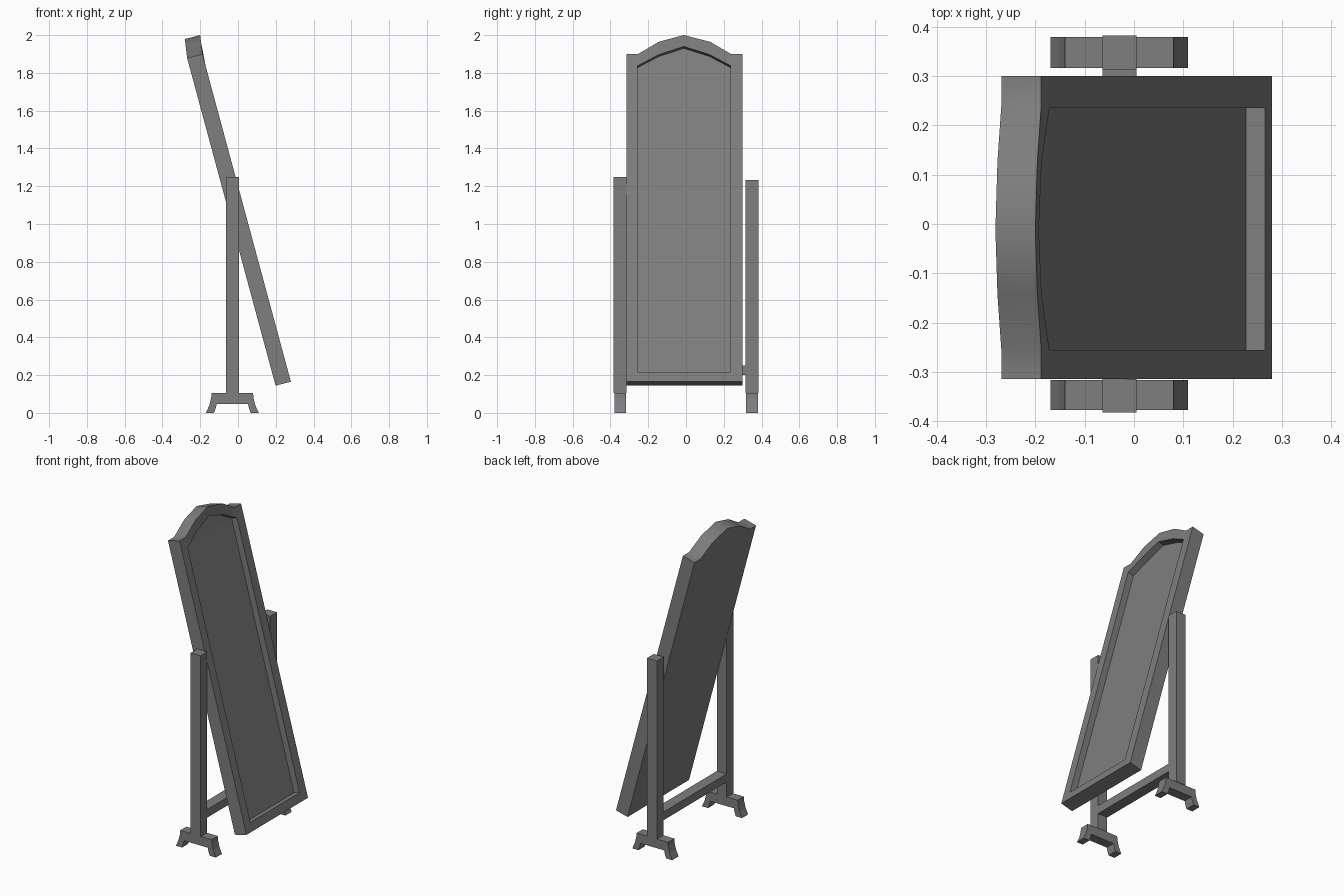
import bpy, bmesh
from math import radians
from mathutils import Vector

if "Cube" in bpy.data.objects:
    bpy.data.objects.remove(bpy.data.objects["Cube"])

# Dark grey for every part
dark = bpy.data.materials.new("dark_grey")
dark.diffuse_color = (.21, .21, .21, 1)
dark.use_nodes = True
dark.node_tree.nodes["Principled BSDF"].inputs["Base Color"].default_value = dark.diffuse_color


def make(name, verts, faces):
    """Mesh object from points and faces, with repeated corners dropped."""
    bm = bmesh.new()
    vs = [bm.verts.new(v) for v in verts]
    for f in faces:
        bm.faces.new([vs[i] for i in dict.fromkeys(f)])
    bmesh.ops.recalc_face_normals(bm, faces=bm.faces)
    me = bpy.data.meshes.new(name)
    bm.to_mesh(me)
    bm.free()
    me.materials.append(dark)
    ob = bpy.data.objects.new(name, me)
    bpy.context.collection.objects.link(ob)
    return ob


def prism(name, profile, y0, y1):
    """Extrude an x-z profile along y."""
    n = len(profile)
    verts = [(x, y, z) for y in (y0, y1) for x, z in profile]
    faces = [tuple(range(n)), tuple(range(n, 2 * n))]
    faces += [(i, (i + 1) % n, n + (i + 1) % n, n + i) for i in range(n)]
    return make(name, verts, faces)


def box(name, x0, x1, y0, y1, z0, z1):
    return prism(name, [(x0, z0), (x1, z0), (x1, z1), (x0, z1)], y0, y1)


# Leaning front plane (15 degrees), straightening a little at the arch
def front(y, z):
    x = 0.28 - 0.27 * (min(z, 1.9) - 0.165) - 0.12 * max(z - 1.9, 0)
    return Vector((x, y, z))


BACK = Vector((-0.081, 0, -0.021))

# Arched outlines (y, z) of the frame and its opening
outer = [(-.315, .165), (.30, .165), (.30, 1.9), (.239, 1.9), (.127, 1.965),
         (-.012, 2.0), (-.143, 1.965), (-.254, 1.9), (-.315, 1.9)]
inner = [(-.256, .217), (.236, .217), (.236, 1.838), (.125, 1.897),
         (-.012, 1.94), (-.143, 1.897), (-.256, 1.838)]
n, m = len(outer), len(inner)
of = [front(*p) for p in outer]
inn = [front(*p) for p in inner]
floor = [p + BACK * 0.48 for p in inn]
verts = of + [p + BACK for p in of] + inn + floor
match = [0, 1, 2, 2, 3, 4, 5, 6, 6]
faces = []
for i in range(n):
    j = (i + 1) % n
    faces.append((i, j, n + j, n + i))
    faces.append((i, j, 2 * n + match[j], 2 * n + match[i]))
for i in range(m):
    j = (i + 1) % m
    faces.append((2 * n + i, 2 * n + j, 2 * n + m + j, 2 * n + m + i))
faces += [tuple(n + i for i in (0, 1, 2, 3, 7, 8)),
          tuple(n + i for i in (3, 4, 5, 6, 7))]
frame = make("mirror_frame", verts, faces)
frame.select_set(True)
bpy.context.view_layer.objects.active = frame
bpy.ops.object.shade_smooth_by_angle(angle=radians(35))

# Recessed glass
glass = make("mirror_glass", floor, [(0, 1, 2, 6), (2, 3, 4, 5, 6)])
if glass.data.polygons[0].normal.x < 0:
    glass.data.flip_normals()

# Posts, one slightly shorter
box("left_post", -.064, .005, -.383, -.315, .105, 1.25)
box("right_post", -.064, .005, .314, .383, .105, 1.233)

# Cross bar between the posts
box("cross_bar", -.064, .005, -.317, .317, .2, .252)

# Splayed feet, profile mirrored about the post centre
half = [(.11, .105), (.112, .08), (.122, .04), (.14, 0), (.097, 0),
        (.088, .025), (.083, .047)]
foot = [(-.03 + x, z) for x, z in half] + [(-.03 - x, z) for x, z in reversed(half)]
prism("left_foot", foot, -.378, -.317)
prism("right_foot", foot, .317, .38)
